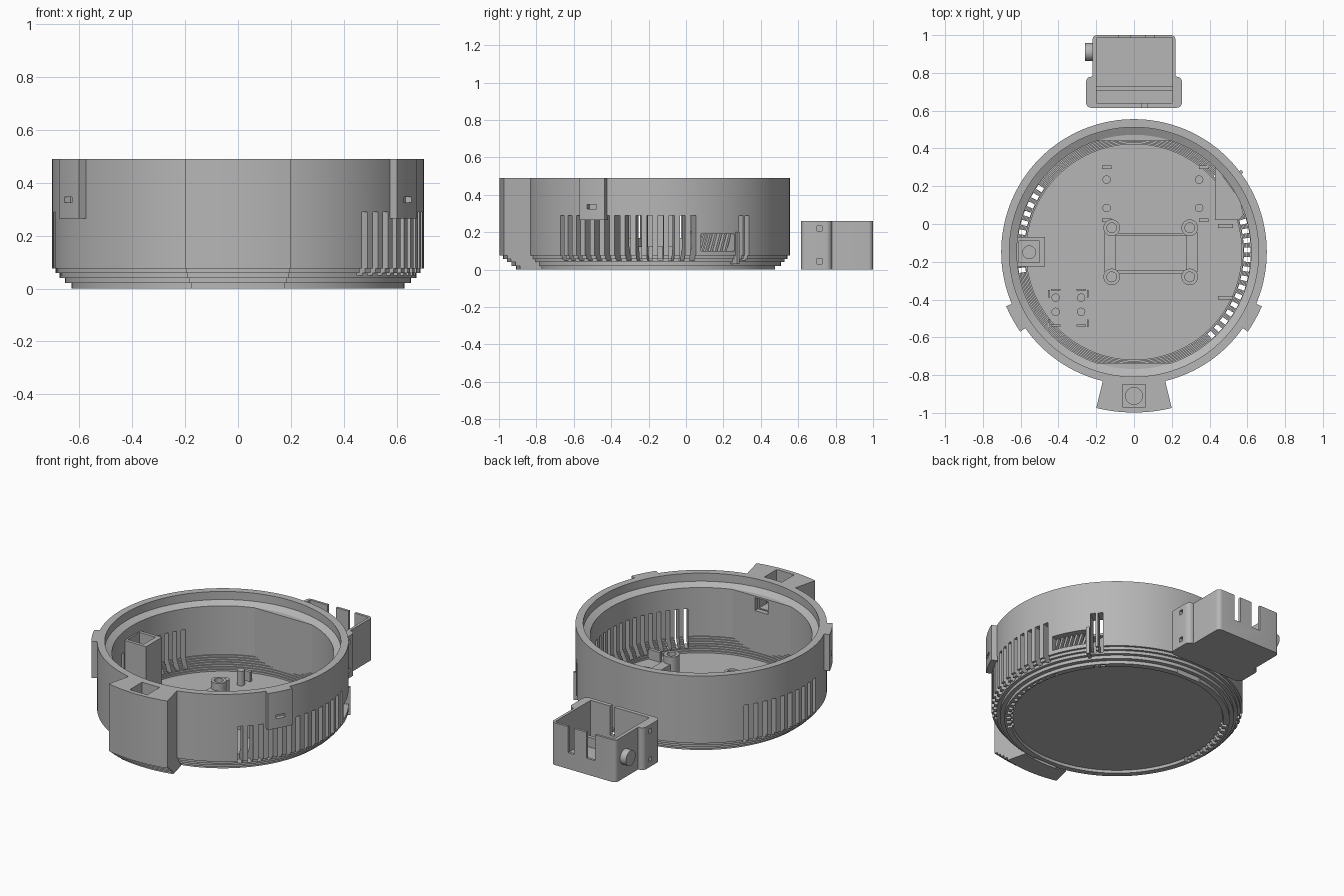
import bpy, bmesh
from math import sin, cos, radians, pi
from mathutils import Matrix, Vector

CY = -0.148          # centre of the round housing
cube = bpy.data.objects.get("Cube")
if cube:
    bpy.data.objects.remove(cube)

grey = bpy.data.materials.new("plain_grey")
grey.use_nodes = True
grey.diffuse_color = (0.47, 0.47, 0.47, 1)
grey.node_tree.nodes["Principled BSDF"].inputs["Base Color"].default_value = grey.diffuse_color


def finish(bm, name):
    bmesh.ops.recalc_face_normals(bm, faces=bm.faces)
    me = bpy.data.meshes.new(name)
    bm.to_mesh(me)
    bm.free()
    me.materials.append(grey)
    ob = bpy.data.objects.new(name, me)
    bpy.context.collection.objects.link(ob)
    return ob


def prism(bm, pts, z0, z1):
    lo = [bm.verts.new((x, y, z0)) for x, y in pts]
    hi = [bm.verts.new((x, y, z1)) for x, y in pts]
    bm.faces.new(lo)
    bm.faces.new(hi)
    n = len(pts)
    for i in range(n):
        j = (i + 1) % n
        bm.faces.new((lo[i], lo[j], hi[j], hi[i]))


def box(bm, x0, x1, y0, y1, z0, z1):
    prism(bm, [(x0, y0), (x1, y0), (x1, y1), (x0, y1)], z0, z1)


def arc(r, a0, a1, n, cx=0, cy=CY):
    angs = [radians(a0 + (a1 - a0) * i / n) for i in range(n + 1)]
    return [(cx + r * cos(a), cy + r * sin(a)) for a in angs]


def sector(bm, r0, r1, a0, a1, z0, z1, n=8):
    prism(bm, arc(r0, a0, a1, n) + arc(r1, a1, a0, n), z0, z1)


def disc(bm, x, y, r, z0, z1, n=24):
    prism(bm, arc(r, 0, 360 - 360 / n, n - 1, x, y), z0, z1)


def rounded(bm, x0, x1, y0, y1, z0, z1, r):
    corners = [(x1 - r, y1 - r, 0), (x0 + r, y1 - r, 90), (x0 + r, y0 + r, 180), (x1 - r, y0 + r, 270)]
    prism(bm, [p for x, y, a in corners for p in arc(r, a, a + 90, 6, x, y)], z0, z1)


def cut(ob, bm):
    tool = finish(bm, "cutter")
    tool.hide_render = True
    mod = ob.modifiers.new("cut", "BOOLEAN")
    mod.operation, mod.solver, mod.object = "DIFFERENCE", "EXACT", tool
    bpy.context.view_layer.objects.active = ob
    bpy.ops.object.modifier_apply(modifier=mod.name)
    bpy.data.objects.remove(tool)


# housing: lathed shell with a stepped foot and a stepped inside corner
profile = [(0, 0.015), (0.59, 0.015), (0.595, 0), (0.63, 0)]
for r, z in [(0.655, 0.02), (0.675, 0.04), (0.69, 0.058), (0.703, 0.075)]:
    profile += [(profile[-1][0], z), (r, z)]
profile += [(0.703, 0.49), (0.66, 0.49), (0.66, 0.44), (0.62, 0.42)]
STEPS = 7
for i in range(STEPS):
    z = 0.12 - 0.08 * i / STEPS
    r = 0.62 - 0.05 * i / STEPS
    profile += [(r, z), (r - 0.05 / STEPS, z)]
profile += [(0.57, 0.04), (0, 0.04)]
bm = bmesh.new()
verts = [bm.verts.new((r, 0, z)) for r, z in profile]
edges = [bm.edges.new(p) for p in zip(verts, verts[1:])]
bmesh.ops.spin(bm, geom=verts + edges, cent=(0, 0, 0), axis=(0, 0, 1), angle=2 * pi, steps=144)
bmesh.ops.remove_doubles(bm, verts=bm.verts, dist=0.0005)
bmesh.ops.translate(bm, verts=bm.verts, vec=(0, CY, 0))
housing = finish(bm, "housing")

# vents: upright slots in the wall, then openings through the foot below them
angles = [-47 + 4.8 * i for i in range(14)] + [39, 42.5]
angles += [146 + 4.8 * i for i in range(10)]
bm = bmesh.new()
for a in angles:
    sector(bm, 0.6, 0.8, a - 1.2, a + 1.2, 0.05, 0.29, 1)
sector(bm, 0.6, 0.8, 19, 35.5, 0.1, 0.19)
cut(housing, bm)
bm = bmesh.new()
for a in angles:
    sector(bm, 0.582, 0.618, a - 1.2, a + 1.2, -0.1, 0.1, 1)
cut(housing, bm)

# flat inner panels at front and back, with a narrow slit behind each
panels = []
for side, name in ((1, "back_panel"), (-1, "front_panel")):
    bm = bmesh.new()
    prism(bm, arc(0.64, 90 * side - 23.3, 90 * side + 23.3, 14), 0.03, 0.42)
    panels.append(finish(bm, name))
for part in panels + [housing]:
    bm = bmesh.new()
    for s in (1, -1):
        box(bm, -0.08, 0.08, CY + s * 0.625 - 0.006, CY + s * 0.625 + 0.006, -0.1, 0.4)
    cut(part, bm)

# front block with stepped foot, top pocket and screw hole
bm = bmesh.new()
levels = [(0.76, 0), (0.785, 0.02), (0.81, 0.04), (0.83, 0.058), (0.85, 0.075), (0, 0.49)]
outline = [(0.64, 0.0)]
for (r, z), (_, z1) in zip(levels, levels[1:]):
    outline += [(r, z), (r, z1)]
outline.append((0.64, 0.49))
rings = []
for i in range(13):
    a = radians(-103.6 + 27.2 * i / 12)
    rings.append([bm.verts.new((r * cos(a), CY + r * sin(a), z)) for r, z in
                  [(max(r, 0.67) if z > 0.075 else r, z) for r, z in outline]])
for a, b in zip(rings, rings[1:]):
    for i in range(len(a)):
        j = (i + 1) % len(a)
        bm.faces.new((a[i], a[j], b[j], b[i]))
bm.faces.new(rings[0])
bm.faces.new(rings[-1])
block = finish(bm, "front_block")
bm = bmesh.new()
box(bm, -0.06, 0.06, -0.97, -0.85, 0.32, 0.6)
cut(block, bm)
bm = bmesh.new()
disc(bm, 0, -0.91, 0.045, 0.2, 0.4)
cut(block, bm)
for part in (block, housing, panels[1]):
    bm = bmesh.new()
    box(bm, -0.045, 0.045, -0.88, -0.6, 0.33, 0.41)
    cut(part, bm)

# side clips with a slot in each
clips = []
for a, name in ((-29, "left_clip"), (209, "right_clip")):
    bm = bmesh.new()
    sector(bm, 0.69, 0.735, a - 6, a + 6, 0.265, 0.49)
    clip = finish(bm, name)
    bm = bmesh.new()
    sector(bm, 0.71, 0.8, a - 2.2, a + 2.2, 0.325, 0.347, 2)
    cut(clip, bm)
    clips.append(clip)

# port corner: shelf, slanted louvres and an upright rib
bm = bmesh.new()
prism(bm, [(0.43, 0.02), (0.555, 0.02), (0.58, 0.05), (0.56, 0.13), (0.43, 0.31)], 0.19, 0.205)
box(bm, 0.43, 0.445, 0.02, 0.3, 0.03, 0.19)
finish(bm, "port_shelf")
bm = bmesh.new()
for i in range(7):
    a = radians(19 + 2.5 * i)
    m = Matrix.Translation((0.65 * cos(a), CY + 0.65 * sin(a), 0.145)) @ Matrix.Rotation(a, 4, "Z")
    m = m @ Matrix.Rotation(-0.3, 4, "X") @ Matrix.Diagonal(Vector((0.03, 0.012, 0.11, 1)))
    bmesh.ops.create_cube(bm, size=1, matrix=m)
finish(bm, "port_louvres")
bm = bmesh.new()
sector(bm, 0.64, 0.715, 36, 37.5, 0.03, 0.2, 2)
finish(bm, "port_rib")

# main screw posts, joined by bars
posts = bmesh.new()
holes = bmesh.new()
for x in (-0.118, 0.295):
    for y in (-0.02, -0.28):
        disc(posts, x, y, 0.044, 0.03, 0.17)
        disc(holes, x, y, 0.026, 0.08, 0.3)
post_ob = finish(posts, "screw_posts")
cut(post_ob, holes)
bm = bmesh.new()
for x in (-0.125, 0.305):
    box(bm, x - 0.03, x + 0.03, -0.255, -0.045, 0.03, 0.125)
for y in (-0.055, -0.255):
    box(bm, -0.1, 0.28, y - 0.008, y + 0.008, 0.03, 0.06)
finish(bm, "post_bars")

# slender pegs and locating tabs on the floor
bm = bmesh.new()
for x in (-0.145, 0.345):
    for y in (0.085, 0.235):
        disc(bm, x, y, 0.022, 0.03, 0.13)
for x, s in ((-0.415, -1), (-0.28, 1)):
    for y in (-0.39, -0.465):
        disc(bm, x, y, 0.022, 0.03, 0.13)
    for y, t in ((-0.365, 1), (-0.52, -1)):
        box(bm, x + s * 0.03, x + s * 0.04, y - 0.025, y + 0.015, 0.03, 0.09)
        box(bm, x - 0.025, x + 0.025, y + t * 0.012, y + t * 0.022, 0.03, 0.09)
for x, y, w in ((-0.145, 0.3, 0.025), (0.37, 0.3, 0.025), (-0.145, 0.02, 0.025),
                (0.37, 0.02, 0.025), (0.485, -0.01, 0.04), (0.485, -0.39, 0.04)):
    box(bm, x - w, x + w, y - 0.01, y + 0.01, 0.03, 0.1)
finish(bm, "pegs_and_tabs")

# inner socket on the right wall
bm = bmesh.new()
box(bm, -0.63, -0.47, -0.225, -0.07, 0.03, 0.36)
socket = finish(bm, "inner_socket")
bm = bmesh.new()
box(bm, -0.61, -0.5, -0.205, -0.09, 0.24, 0.5)
cut(socket, bm)
bm = bmesh.new()
disc(bm, -0.555, -0.15, 0.034, 0.15, 0.3)
cut(socket, bm)

# separate open case behind the housing
bm = bmesh.new()
rounded(bm, -0.22, 0.22, 0.625, 1.0, 0, 0.26, 0.025)
case = finish(bm, "rear_case")
bm = bmesh.new()
rounded(bm, -0.255, 0.255, 0.615, 0.78, 0, 0.26, 0.03)
ears = finish(bm, "rear_case_ears")
for part in (case, ears):
    bm = bmesh.new()
    box(bm, -0.198, 0.203, 0.64, 0.985, 0.02, 0.4)
    cut(part, bm)
    bm = bmesh.new()
    for x, w in ((0.085, 0.022), (-0.05, 0.03)):
        box(bm, x - w, x + w, 0.95, 1.1, 0.1, 0.4)
    box(bm, 0.04, 0.07, 0.5, 0.7, 0.08, 0.4)
    for x in (-0.25, 0.25):
        for z in (0.045, 0.22):
            box(bm, x - 0.02, x + 0.02, 0.7, 0.727, z - 0.014, z + 0.014)
    cut(part, bm)
bm = bmesh.new()
box(bm, -0.2, 0.205, 0.708, 0.73, 0.01, 0.08)
finish(bm, "rear_case_rib")
bm = bmesh.new()
disc(bm, 0, 0, 0.047, -0.26, -0.21, 32)
bmesh.ops.rotate(bm, verts=bm.verts, cent=(0, 0, 0), matrix=Matrix.Rotation(pi / 2, 3, "Y"))
bmesh.ops.translate(bm, verts=bm.verts, vec=(0, 0.91, 0.13))
plug = finish(bm, "rear_case_plug")

# smooth the round parts, keeping creases sharp
bpy.ops.object.select_all(action="DESELECT")
for ob in [housing, block, post_ob, plug, case, ears] + panels + clips:
    ob.select_set(True)
bpy.context.view_layer.objects.active = housing
bpy.ops.object.shade_smooth_by_angle(angle=radians(25))
